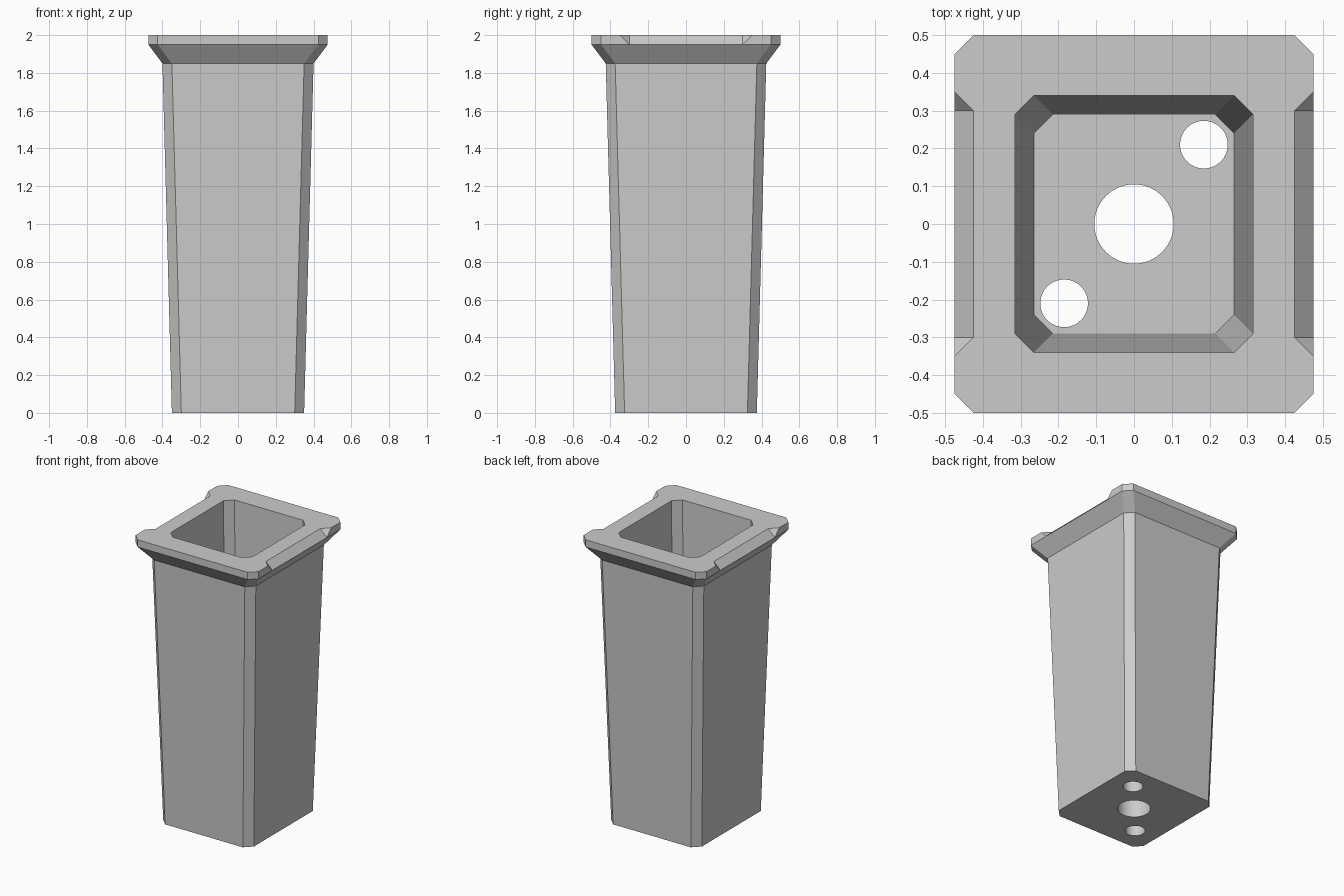
import bpy, bmesh
from mathutils import Vector

default = bpy.data.objects.get("Cube")
if default:
    bpy.data.objects.remove(default, do_unlink=True)

CHAMFER = 0.05

grey = bpy.data.materials.new("light grey")
grey.use_nodes = True
grey.diffuse_color = (0.6, 0.6, 0.6, 1)
grey.node_tree.nodes["Principled BSDF"].inputs["Base Color"].default_value = (0.6, 0.6, 0.6, 1)


def make_object(name, bm):
    bmesh.ops.recalc_face_normals(bm, faces=bm.faces)
    mesh = bpy.data.meshes.new(name)
    bm.to_mesh(mesh)
    bm.free()
    mesh.materials.append(grey)
    obj = bpy.data.objects.new(name, mesh)
    bpy.context.collection.objects.link(obj)
    return obj


def chamfered_ring(bm, hx, hy, z):
    """Rectangle with cut corners, as a loop of eight vertices."""
    c = CHAMFER
    quarter = [(hx, hy - c), (hx - c, hy)]
    pts = quarter + [(-x, y) for x, y in reversed(quarter)]
    pts += [(-x, -y) for x, y in pts]
    return [bm.verts.new((x, y, z)) for x, y in pts]


# Tapered pot: outside wall, flared rim, then down the inside to the floor
bm = bmesh.new()
sections = [(0.35, 0.375, 0), (0.40, 0.425, 1.85), (0.475, 0.5, 1.95),
            (0.475, 0.5, 2), (0.315, 0.34, 2), (0.265, 0.29, 0.15)]
rings = [chamfered_ring(bm, *s) for s in sections]
for low, high in zip(rings, rings[1:]):
    for i in range(8):
        j = (i + 1) % 8
        bm.faces.new((low[i], low[j], high[j], high[i]))
bm.faces.new(rings[0])
bm.faces.new(rings[-1])
pot = make_object("tapered_pot", bm)

cutters = []

# Sloped notches in the left and right rim edges
for side in (1, -1):
    bm = bmesh.new()
    for x, y, z in [(0.375, 0.3, 2.05), (0.525, 0.3, 1.9), (0.525, 0.45, 2.05)]:
        for s in (1, -1):
            bm.verts.new((side * x, s * y, z + 0.0005))
    bmesh.ops.convex_hull(bm, input=bm.verts)
    cutters.append(make_object("rim_notch_cutter", bm))

# Drain holes through the floor
for x, y, radius in [(0, 0, 0.105), (0.185, 0.21, 0.063), (-0.185, -0.21, 0.063)]:
    bm = bmesh.new()
    bmesh.ops.create_cone(bm, cap_ends=True, segments=64, radius1=radius,
                          radius2=radius, depth=0.6)
    bmesh.ops.translate(bm, verts=bm.verts, vec=Vector((x, y, 0.1)))
    cutters.append(make_object("drain_hole_cutter", bm))

bpy.ops.object.select_all(action='DESELECT')
pot.select_set(True)
bpy.context.view_layer.objects.active = pot
for cutter in cutters:
    cutter.hide_render = True
    mod = pot.modifiers.new("cut", 'BOOLEAN')
    mod.operation = 'DIFFERENCE'
    mod.solver = 'EXACT'
    mod.object = cutter
    bpy.ops.object.modifier_apply(modifier=mod.name)
    bpy.data.objects.remove(cutter, do_unlink=True)

bpy.ops.object.shade_smooth_by_angle(angle=0.3)
